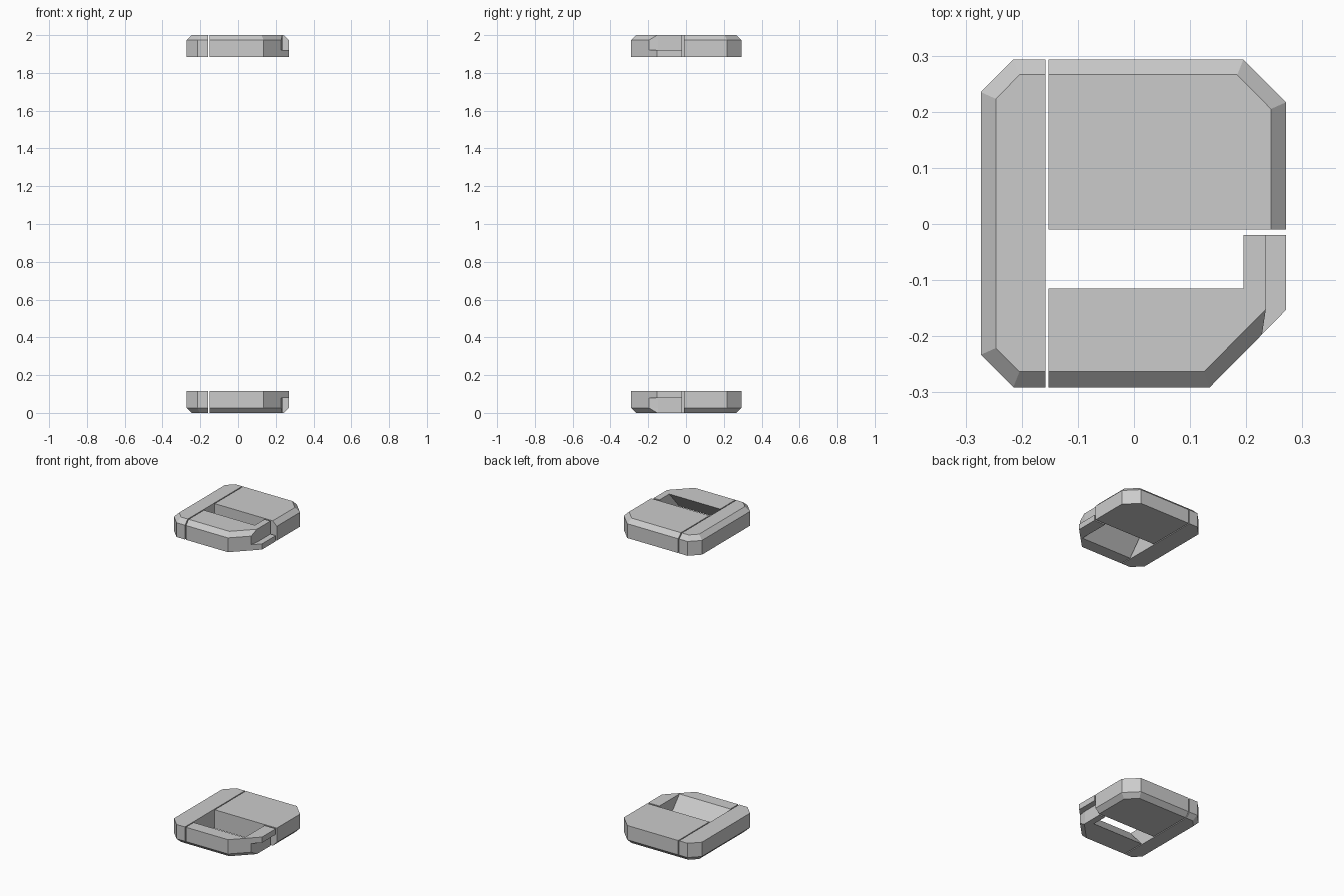
import bpy, bmesh

if "Cube" in bpy.data.objects:
    bpy.data.objects.remove(bpy.data.objects["Cube"])

Z_IN, Z_STEP, Z_MID, Z_TOP = 1.885, 1.92, 1.973, 2.0


def loft(name, rings, flip):
    """Closed solid through matching outlines [(z, points), ...]; flip mirrors it to the lower plate."""
    bm = bmesh.new()
    loops = [[bm.verts.new((x, y, 2 - z if flip else z)) for x, y in pts] for z, pts in rings]
    for a, b in zip(loops, loops[1:]):
        n = len(a)
        for i in range(n):
            j = (i + 1) % n
            bm.faces.new((a[i], a[j], b[j], b[i]))
    bm.faces.new(loops[0])
    bm.faces.new(loops[-1])
    bmesh.ops.remove_doubles(bm, verts=bm.verts, dist=0.0005)
    bmesh.ops.recalc_face_normals(bm, faces=bm.faces)
    me = bpy.data.meshes.new(name)
    bm.to_mesh(me)
    bm.free()
    ob = bpy.data.objects.new(name, me)
    bpy.context.collection.objects.link(ob)


def front_ring(z, edge, b, p, c, d):
    """Outline of the hooked front block; the slot wall slopes away towards the inner side."""
    slot = -0.215 + 0.1 * (z - Z_IN) / (Z_TOP - Z_IN)
    return z, [(-0.152, edge), b, p, c, d, (0.195, -0.02), (0.195, slot), (-0.152, slot)]


for flip in (False, True):
    tag = "lower_" if flip else "upper_"

    # Long strip on the left
    base = [(-0.158, -0.291), (-0.215, -0.291), (-0.273, -0.233),
            (-0.273, 0.235), (-0.215, 0.293), (-0.158, 0.293)]
    top = [(-0.158, -0.263), (-0.204, -0.263), (-0.246, -0.221),
           (-0.246, 0.223), (-0.204, 0.266), (-0.158, 0.266)]
    loft(tag + "side_strip", [(Z_IN, base), (Z_MID, base), (Z_TOP, top)], flip)

    # Back block
    base = [(-0.152, -0.01), (0.271, -0.01), (0.271, 0.217), (0.195, 0.293), (-0.152, 0.293)]
    top = [(-0.152, -0.01), (0.244, -0.01), (0.244, 0.205), (0.184, 0.266), (-0.152, 0.266)]
    loft(tag + "back_block", [(Z_IN, base), (Z_MID, base), (Z_TOP, top)], flip)

    # Front block with stepped ledge at the right
    B, P = (0.135, -0.291), (0.228, -0.197)
    out_c, out_d = (0.271, -0.153), (0.271, -0.02)
    in_c, in_d = (0.235, -0.147), (0.235, -0.02)
    loft(tag + "front_block", [
        front_ring(Z_IN, -0.291, B, P, out_c, out_d),
        front_ring(Z_STEP, -0.291, B, P, out_c, out_d),
        front_ring(Z_STEP, -0.291, B, P, in_c, in_d),
        front_ring(Z_MID, -0.291, B, P, in_c, in_d),
        front_ring(Z_TOP, -0.263, (0.125, -0.263), (0.235, -0.152), in_c, in_d)], flip)
